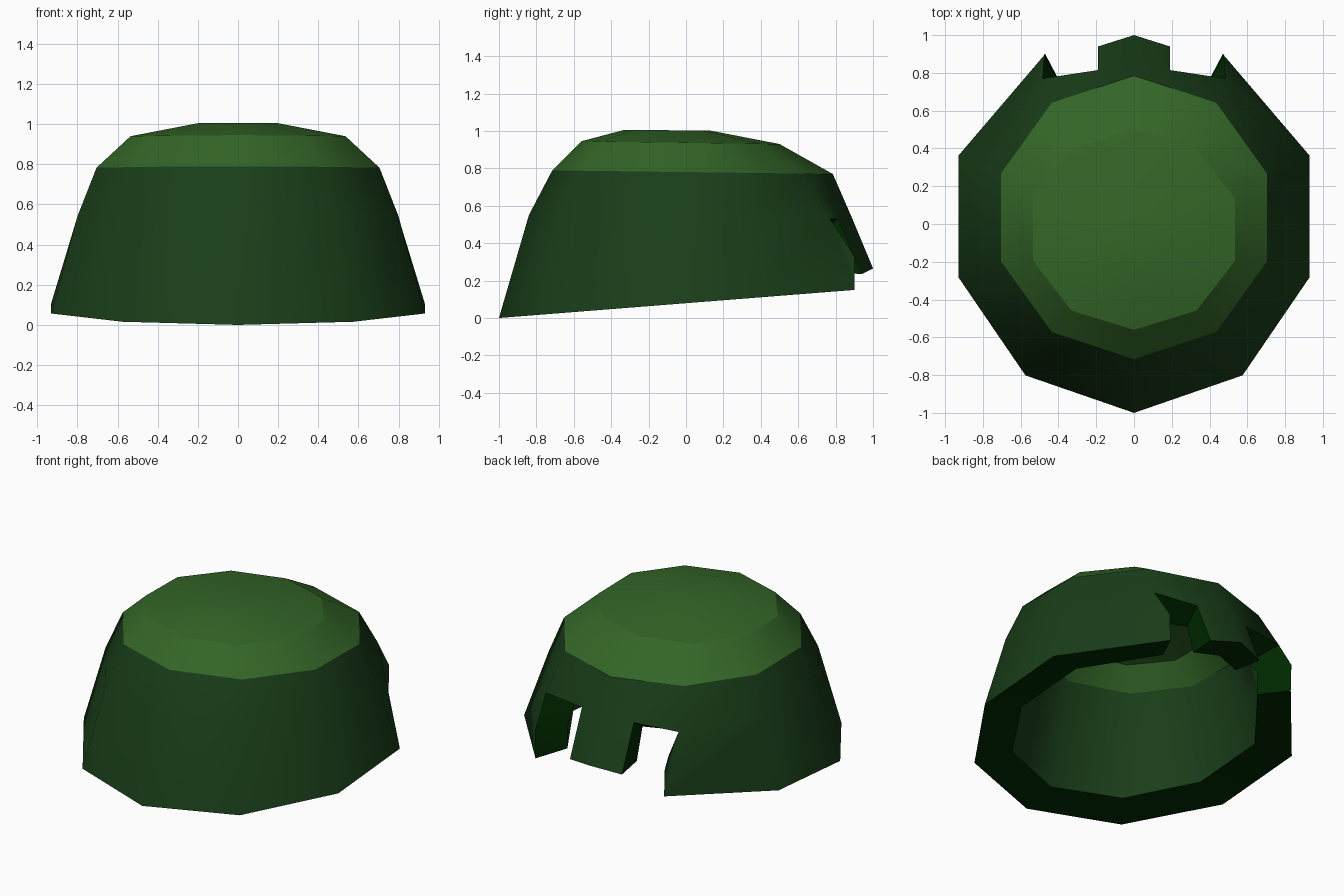
import bpy, bmesh, math

if "Cube" in bpy.data.objects:
    bpy.data.objects.remove(bpy.data.objects["Cube"], do_unlink=True)


def make_material(name, colour):
    mat = bpy.data.materials.new(name)
    mat.use_nodes = True
    mat.diffuse_color = (*colour, 1)
    mat.node_tree.nodes["Principled BSDF"].inputs["Base Color"].default_value = (*colour, 1)
    return mat


DARK, LIGHT, EDGE = range(3)
materials = [
    make_material("dark green", (0.010, 0.048, 0.010)),
    make_material("light green", (0.033, 0.130, 0.020)),
    make_material("deep green edge", (0.0, 0.022, 0.0)),
]

SIDES = 10
bm = bmesh.new()


def ring(centre_y, radius_x, radius_y, z_mid, tilt):
    """Ten-sided ring, starting at the front corner and turning to +x."""
    verts = []
    for k in range(SIDES):
        a = math.tau * k / SIDES
        y = centre_y - radius_y * math.cos(a)
        verts.append(bm.verts.new((radius_x * math.sin(a), y, z_mid + tilt * y)))
    return verts


def face(verts, material):
    f = bm.faces.new(verts)
    f.material_index = material
    f.smooth = True


def mirrored(co, side):
    return (side * co[0], co[1], co[2])


def shell(rings, rim_corner, notch_corner, point_top, notch_in, flap_low, flap_tip):
    """One skin of the cap with the notched back; returns its open border."""
    rim, waist, brow, upper, crown = [ring(*r) for r in rings]
    bm.verts.remove(rim[5])
    tip = bm.verts.new(flap_tip)
    back = {}
    for side, corner in ((1, 4), (-1, 6)):
        rim[corner].co = mirrored(rim_corner, side)
        waist[corner].co = mirrored(notch_corner, side)
        back[side] = [bm.verts.new(mirrored(co, side))
                      for co in (point_top, notch_in, flap_low)]

    # Walls all round, the lower one open at the back
    for k in range(SIDES):
        n = (k + 1) % SIDES
        if k not in (4, 5):
            face((rim[k], rim[n], waist[n], waist[k]), DARK)
            face((waist[k], waist[n], brow[n], brow[k]), DARK)
        face((brow[k], brow[n], upper[n], upper[k]), LIGHT)
        face((upper[k], upper[n], crown[n], crown[k]), LIGHT)
        bm.edges.get((upper[k], upper[n])).smooth = False
    face(crown, LIGHT)

    # Back wall, flap and corner points
    for side, corner in ((1, 4), (-1, 6)):
        point, notch, low = back[side]
        for loop in (
            (waist[corner], notch, waist[5], brow[5], brow[corner]),
            (notch, low, tip, waist[5]),
            (waist[corner], rim[corner], point),
        ):
            face(loop[::side], DARK)

    left, right = back[1], back[-1]
    return (rim[6:] + rim[:5] + [left[0], waist[4], left[1], left[2], tip,
                                 right[2], right[1], waist[6], right[0]])


# Outer skin: rim, waist, brow, upper and crown rings, then the back points
outer = shell(
    [(0.04, 0.978, 1.04, 0.079, 0.079), (0.025, 0.84, 0.865, 0.54, -0.012),
     (0.035, 0.741, 0.75, 0.78, -0.013), (-0.03, 0.563, 0.53, 0.937, -0.014),
     (-0.1, 0.21, 0.23, 1.003, -0.008)],
    rim_corner=(0.47, 0.90, 0.15), notch_corner=(0.485, 0.77, 0.53),
    point_top=(0.475, 0.90, 0.33), notch_in=(0.19, 0.815, 0.53),
    flap_low=(0.19, 0.94, 0.235), flap_tip=(0, 1.0, 0.265))

# Inner skin
inner = shell(
    [(0.04, 0.735, 0.815, 0.113, 0.079), (0.025, 0.67, 0.69, 0.49, -0.012),
     (0.03, 0.625, 0.63, 0.695, -0.013), (-0.03, 0.49, 0.46, 0.83, -0.014),
     (-0.1, 0.19, 0.21, 0.88, -0.008)],
    rim_corner=(0.37, 0.71, 0.17), notch_corner=(0.39, 0.60, 0.45),
    point_top=(0.37, 0.71, 0.32), notch_in=(0.165, 0.69, 0.45),
    flap_low=(0.165, 0.75, 0.245), flap_tip=(0, 0.795, 0.265))

# Cut edge joining the two skins
for i in range(len(outer)):
    face((outer[i - 1], outer[i], inner[i], inner[i - 1]), EDGE)

# Keep colour borders and cut edges crisp, the rest smooth
bmesh.ops.recalc_face_normals(bm, faces=bm.faces[:])
for edge in bm.edges:
    a, b = edge.link_faces
    if a.material_index != b.material_index or edge.calc_face_angle(0) > math.radians(45):
        edge.smooth = False

mesh = bpy.data.meshes.new("cap_shell")
bm.to_mesh(mesh)
bm.free()
for mat in materials:
    mesh.materials.append(mat)
cap = bpy.data.objects.new("cap_shell", mesh)
bpy.context.collection.objects.link(cap)
